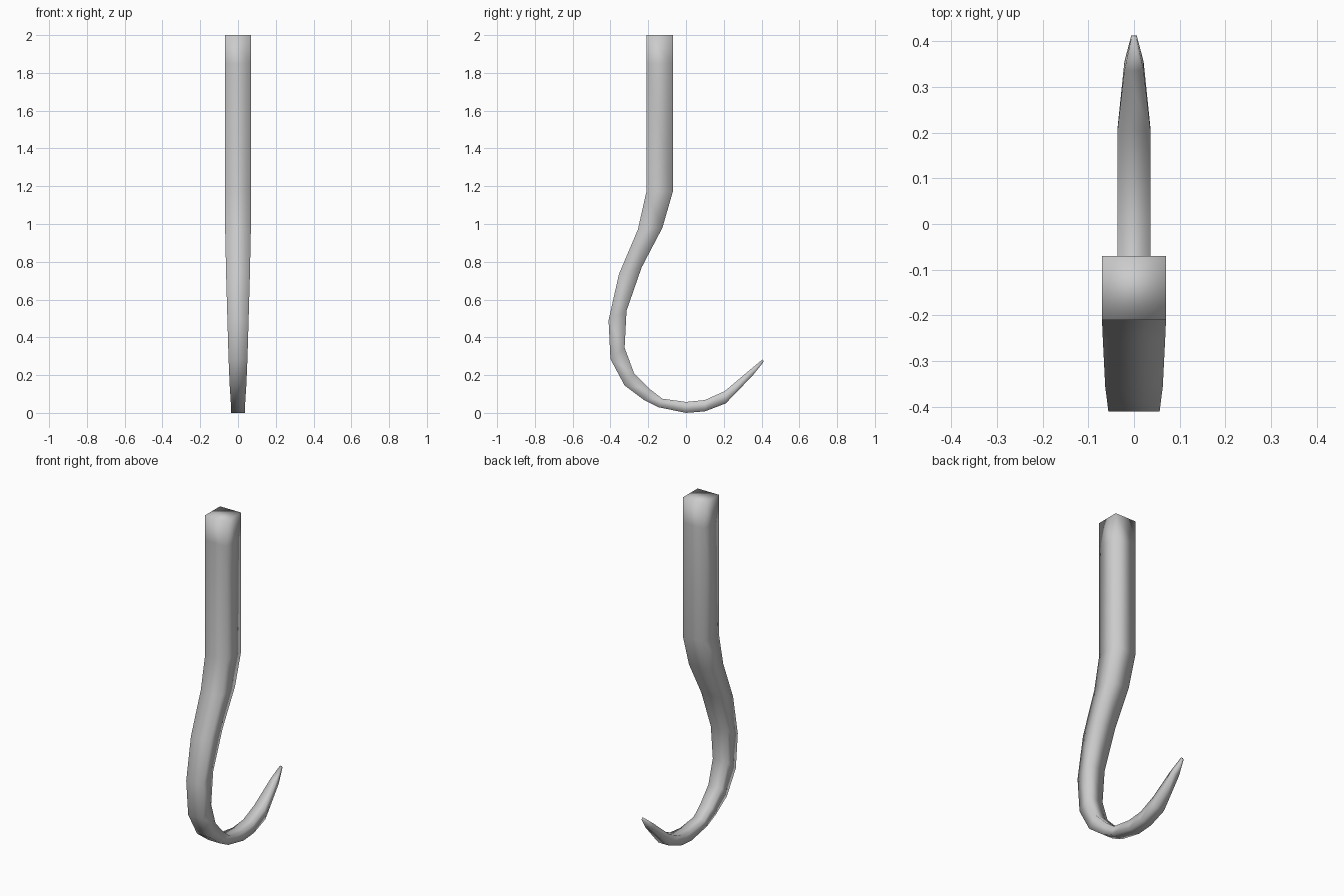
import bpy
import bmesh

# Remove the default cube
cube = bpy.data.objects.get("Cube")
if cube:
    bpy.data.objects.remove(cube, do_unlink=True)


def make_material(name, colour):
    material = bpy.data.materials.new(name)
    material.use_nodes = True
    material.diffuse_color = colour
    shader = material.node_tree.nodes["Principled BSDF"]
    shader.inputs["Base Color"].default_value = colour
    return material


def square_sweep(name, sections, material):
    """Join four-sided sections (outer point, inner point, half width) into a closed bar."""
    bm = bmesh.new()
    rings = []
    for outer, inner, half in sections:
        corners = [(-half, *outer), (half, *outer), (half, *inner), (-half, *inner)]
        rings.append([bm.verts.new(corner) for corner in corners])
    for ring, following in zip(rings, rings[1:]):
        for i in range(4):
            j = (i + 1) % 4
            bm.faces.new((ring[i], ring[j], following[j], following[i]))
    bm.faces.new(rings[0])
    bm.faces.new(rings[-1][::-1])
    bmesh.ops.recalc_face_normals(bm, faces=bm.faces[:])
    for face in bm.faces:
        face.smooth = True
    mesh = bpy.data.meshes.new(name)
    bm.to_mesh(mesh)
    bm.free()
    mesh.materials.append(material)
    obj = bpy.data.objects.new(name, mesh)
    bpy.context.collection.objects.link(obj)
    return obj


steel = make_material("grey steel", (0.6, 0.6, 0.6, 1))

# Straight shank from the top down to the first bend
shank = [((-0.21, z), (-0.07, z), 0.07) for z in (2, 1.85, 1.17)]

# Bend sweeping forward, as (y, z) on the outside and inside of the curve
bend = [
    ((-0.255, 0.97), (-0.125, 0.98), 0.068),
    ((-0.355, 0.735), (-0.235, 0.77), 0.063),
    ((-0.41, 0.49), (-0.315, 0.54), 0.056),
    ((-0.40, 0.285), (-0.325, 0.345), 0.05),
    ((-0.325, 0.145), (-0.275, 0.21), 0.044),
    ((-0.225, 0.07), (-0.19, 0.125), 0.039),
    ((-0.145, 0.03), (-0.125, 0.075), 0.037),
]

# Bottom of the hook rising to the tapered point
point = [
    ((0, 0), (0, 0.058), 0.036),
    ((0.10, 0.008), (0.10, 0.068), 0.036),
    ((0.21, 0.05), (0.205, 0.115), 0.036),
    ((0.355, 0.20), (0.335, 0.225), 0.021),
    ((0.412, 0.272), (0.405, 0.283), 0.006),
]

square_sweep("hook", shank + bend + point, steel)
